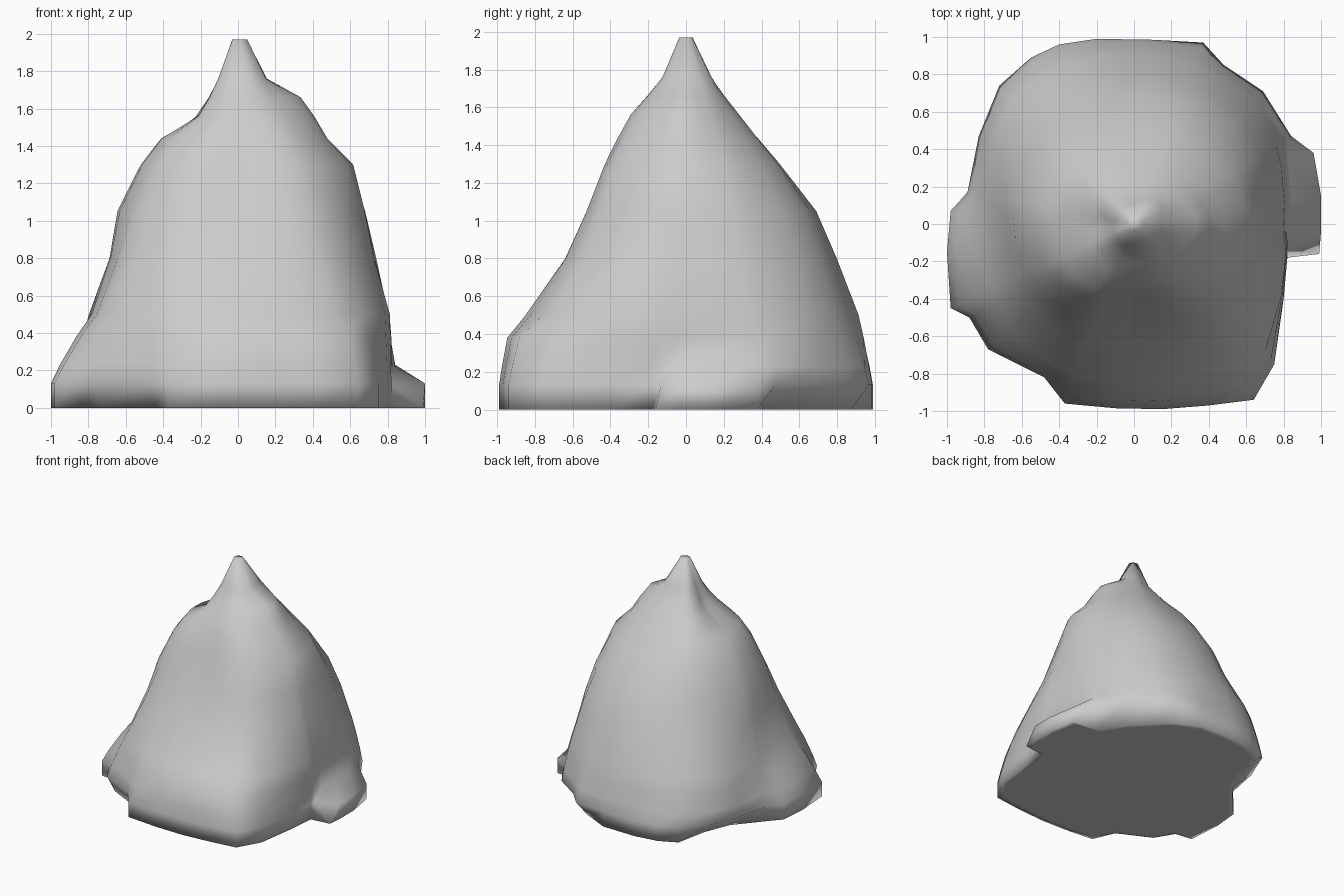
import bpy, bmesh
from math import atan2, cos, sin, pi, hypot

if "Cube" in bpy.data.objects:
    bpy.data.objects.remove(bpy.data.objects["Cube"])

# Foot outline seen from above, counter-clockwise
outline = [(1.0, -.04), (1.0, .15), (.96, .38), (.84, .47), (.69, .71), (.48, .85),
           (.37, .97), (.1, .985), (-.2, .99), (-.4, .96), (-.55, .89), (-.72, .74),
           (-.83, .47), (-.89, .17), (-.98, .07), (-1.0, -.15), (-.98, -.45),
           (-.88, -.5), (-.78, -.67), (-.48, -.82), (-.37, -.96), (-.1, -.985),
           (.15, -.99), (.4, -.97), (.64, -.94), (.75, -.75), (.8, -.4),
           (.82, -.18), (.99, -.16)]
FLAP_FRONT = len(outline) - 1

# Radii of the upper body in eight directions (E, NE, N, NW, W, SW, S, SE)
body = {
    .50: (.79, .91, .92, .94, .77, .88, .84, .94),
    .80: (.73, .82, .80, .76, .68, .73, .62, .76),
    1.05: (.68, .72, .69, .66, .645, .62, .49, .65),
    1.30: (.62, .56, .49, .53, .52, .51, .39, .54),
    1.44: (.48, .44, .37, .43, .41, .42, .34, .44),
    1.56: (.41, .34, .27, .29, .19, .27, .285, .35),
    1.66: (.34, .25, .19, .20, .14, .19, .20, .24),
    1.76: (.15, .18, .11, .12, .10, .13, .12, .15),
    1.97: (.05, .04, .035, .035, .03, .035, .035, .04),
}


def body_radius(z, ang):
    t = (ang % (2 * pi)) / (pi / 4)
    i = int(t) % 8
    f = t - int(t)
    return body[z][i] * (1 - f) + body[z][(i + 1) % 8] * f


def foot_radius(z, k, ang):
    r = hypot(*outline[k])
    deg = (ang % (2 * pi)) * 180 / pi
    if z == 0:
        # undercuts on the back left, back right and front left
        for a, b, s in ((130, 168, .84), (25, 48, .85), (48, 72, .9), (205, 243, .94)):
            if a < deg < b:
                return r * s
        return r
    upper = body_radius(.50, ang)
    # side flap drops off quickly, its front face slopes
    if k == FLAP_FRONT:
        return .83
    if k < 3:
        return r if z < .2 else (.82, .85, .89)[k] if z < .3 else upper + .01
    w = {.13: 0, .23: .22, .38: .62}[z]
    if 250 < deg < 310:
        w *= .5
    return r * (1 - w) + upper * w


bm = bmesh.new()
angles = [atan2(y, x) for x, y in outline]
rings = []
for z in [0, .13, .23, .38] + list(body):
    rings.append([])
    for k, a in enumerate(angles):
        r = foot_radius(z, k, a) if z < .5 else body_radius(z, a)
        rings[-1].append(bm.verts.new((r * cos(a), r * sin(a), z)))

# Skin between the rings, then close top and bottom
n = len(outline)
for lo, hi in zip(rings, rings[1:]):
    for k in range(n):
        j = (k + 1) % n
        bm.faces.new((lo[k], lo[j], hi[j], hi[k]))
bm.faces.new(rings[-1])
inner = [bm.verts.new((v.co.x * .95, v.co.y * .95, 0)) for v in rings[0]]
for k in range(n):
    j = (k + 1) % n
    bm.faces.new((rings[0][j], rings[0][k], inner[k], inner[j]))
bm.faces.new(inner[::-1])

bmesh.ops.recalc_face_normals(bm, faces=bm.faces[:])
for f in bm.faces:
    f.smooth = True
me = bpy.data.meshes.new("rock_mound")
bm.to_mesh(me)
bm.free()
bpy.context.collection.objects.link(bpy.data.objects.new("rock_mound", me))
